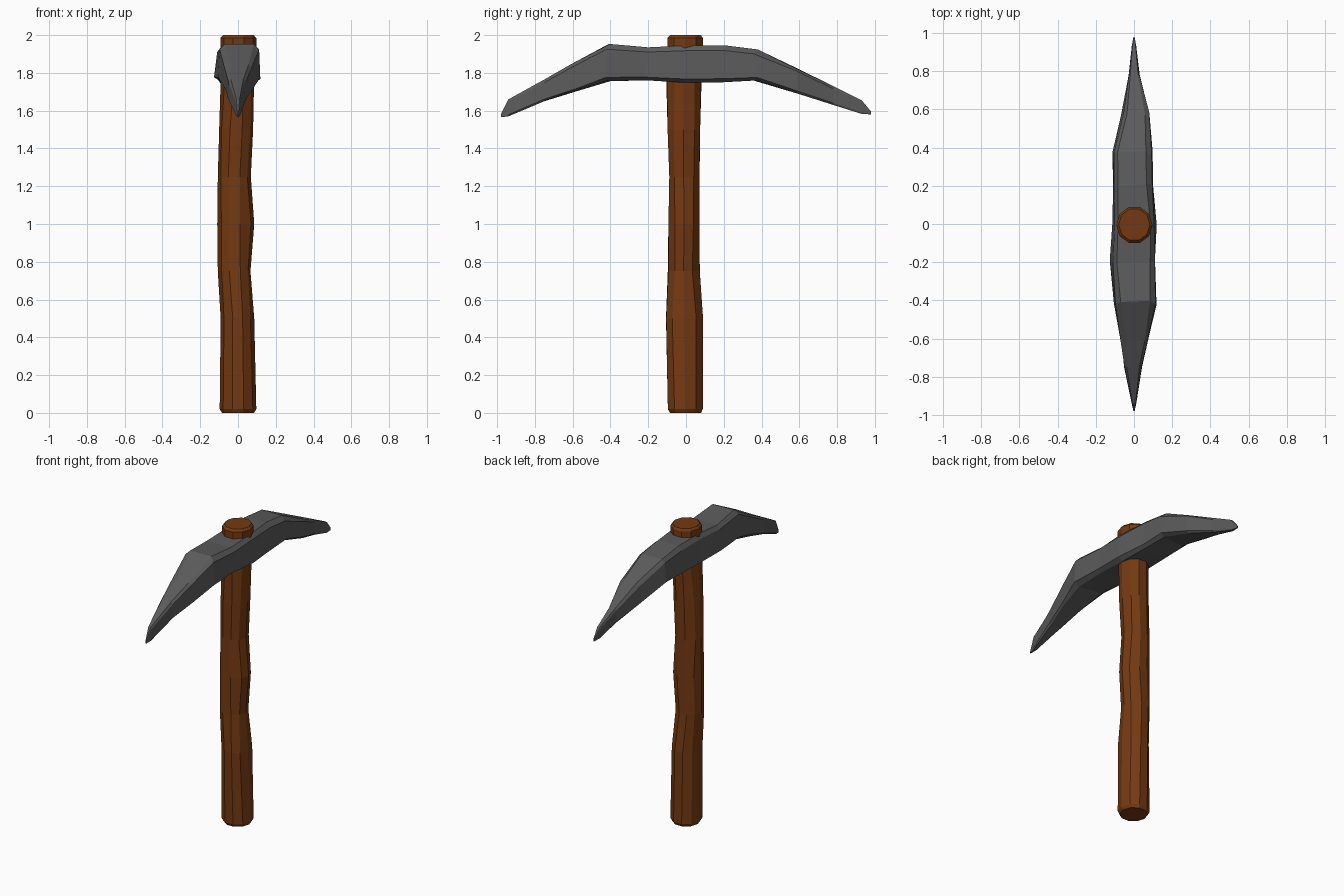
import bpy, bmesh, math, random

random.seed(4)
cube = bpy.data.objects.get("Cube")
if cube:
    bpy.data.objects.remove(cube, do_unlink=True)


def make_material(name, color):
    mat = bpy.data.materials.new(name)
    mat.use_nodes = True
    mat.diffuse_color = (*color, 1)
    bsdf = mat.node_tree.nodes["Principled BSDF"]
    bsdf.inputs["Base Color"].default_value = (*color, 1)
    bsdf.inputs["Roughness"].default_value = 0.8
    return mat


def loft(name, rings, mat):
    """Skin a list of equal-length point rings and close both ends."""
    bm = bmesh.new()
    loops = [[bm.verts.new(p) for p in ring] for ring in rings]
    for a, b in zip(loops, loops[1:]):
        for i in range(len(a)):
            j = (i + 1) % len(a)
            bm.faces.new((a[i], a[j], b[j], b[i]))
    bm.faces.new(loops[0])
    bm.faces.new(loops[-1])
    bmesh.ops.recalc_face_normals(bm, faces=bm.faces)
    mesh = bpy.data.meshes.new(name)
    bm.to_mesh(mesh)
    bm.free()
    mesh.materials.append(mat)
    obj = bpy.data.objects.new(name, mesh)
    bpy.context.collection.objects.link(obj)
    return obj


def jitter(amount):
    return random.uniform(-amount, amount)


# Colours
wood = make_material("brown wood", (0.175, 0.042, 0.006))
iron = make_material("dark grey iron", (0.105, 0.105, 0.105))

# Handle: rough ten-sided shaft; z, x range, y range
SHAFT = [
    (0.0, -.085, .085, -.085, .08),
    (0.02, -.097, .097, -.097, .09),
    (0.5, -.092, .086, -.106, .09),
    (0.75, -.107, .066, -.097, .072),
    (1.0, -.11, .086, -.092, .072),
    (1.25, -.107, .068, -.09, .072),
    (1.5, -.1, .08, -.1, .076),
    (1.75, -.092, .085, -.103, .083),
    (1.94, -.093, .097, -.1, .09),
    (1.985, -.093, .097, -.1, .09),
    (2.0, -.08, .083, -.086, .08),
]
SIDES = 10
shaft_rings = []
for z, x0, x1, y0, y1 in SHAFT:
    wobble = 0.05 if 0.1 < z < 1.9 else 0
    ring = []
    for i in range(SIDES):
        a = 2 * math.pi * (i + jitter(wobble * 3)) / SIDES
        ring.append(((x0 + x1) / 2 + (x1 - x0) / 2 * math.cos(a),
                     (y0 + y1) / 2 + (y1 - y0) / 2 * math.sin(a) * 1.04, z))
    shaft_rings.append(ring)
loft("handle", shaft_rings, wood)

# Pick head: chamfered slab drooping to two points; y, bottom z, top z, x range
HEAD = [
    (-.98, 1.565, 1.58, -.003, .003),
    (-.94, 1.57, 1.66, -.012, .012),
    (-.75, 1.65, 1.765, -.052, .042),
    (-.6, 1.7, 1.845, -.068, .072),
    (-.41, 1.757, 1.953, -.108, .112),
    (-.2, 1.76, 1.935, -.12, .115),
    (0, 1.748, 1.945, -.112, .115),
    (.2, 1.75, 1.945, -.11, .102),
    (.37, 1.76, 1.924, -.116, .098),
    (.58, 1.69, 1.83, -.062, .08),
    (.78, 1.63, 1.73, -.028, .03),
    (.93, 1.583, 1.655, -.012, .012),
    (.98, 1.58, 1.595, -.003, .003),
]
# Section corners: sideways factor, height factor
SECTION = [(-.75, 0), (.75, 0), (1, .1), (.95, .86), (.7, 1),
           (-.7, 1), (-.95, .86), (-1, .1)]
head_rings = []
for y, z0, z1, x0, x1 in HEAD:
    rough = 0.007 if abs(y) < 0.7 else 0
    mid, half = (x0 + x1) / 2, (x1 - x0) / 2
    head_rings.append([(mid + half * u + jitter(rough), y + jitter(rough * 2),
                        z0 + (z1 - z0) * v) for u, v in SECTION])
loft("pick_head", head_rings, iron)
